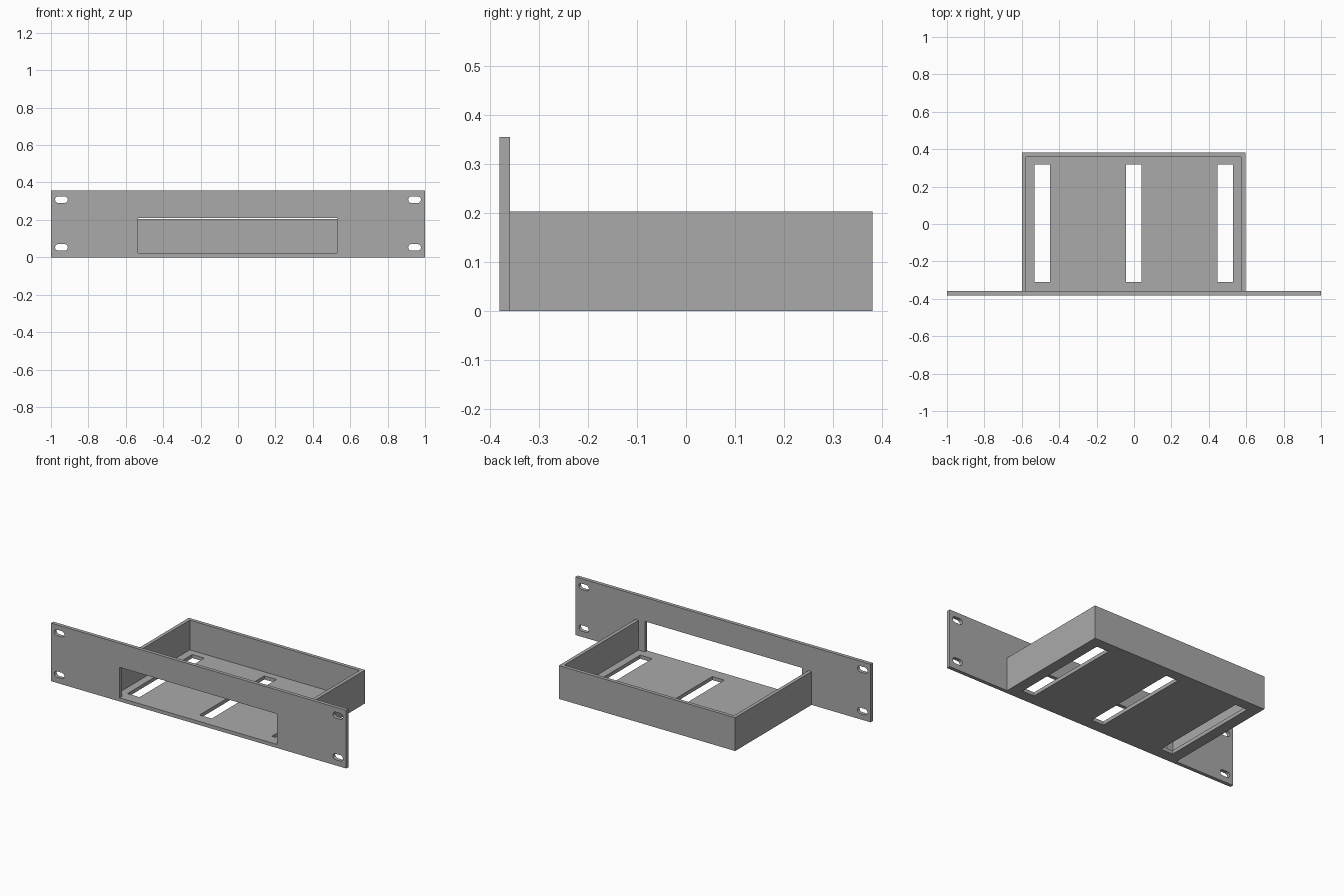
import bpy, bmesh, math

if "Cube" in bpy.data.objects:
    bpy.data.objects.remove(bpy.data.objects["Cube"], do_unlink=True)

grey = bpy.data.materials.new("matte_grey")
grey.use_nodes = True
grey.diffuse_color = (0.4, 0.4, 0.4, 1)
grey.node_tree.nodes["Principled BSDF"].inputs["Base Color"].default_value = (0.4, 0.4, 0.4, 1)


def rect(x0, x1, y0, y1):
    return [(x0, y0), (x1, y0), (x1, y1), (x0, y1)]


def rounded_slot(cx, cy, width, height, steps=10):
    """Outline of a horizontal slot with semicircular ends."""
    r, half = height / 2, (width - height) / 2
    pts = []
    for side, start in ((1, -math.pi / 2), (-1, math.pi / 2)):
        for i in range(steps + 1):
            a = start + math.pi * i / steps
            pts.append((cx + side * half + r * math.cos(a), cy + r * math.sin(a)))
    return pts


def plate(name, outlines, depth, location, tilt=0.0):
    """Flat plate from an outer outline and hole outlines, centred on its depth."""
    curve = bpy.data.curves.new(name, "CURVE")
    curve.dimensions = "2D"
    curve.fill_mode = "BOTH"
    curve.extrude = depth / 2
    for pts in outlines:
        spline = curve.splines.new("POLY")
        spline.points.add(len(pts) - 1)
        for p, (x, y) in zip(spline.points, pts):
            p.co = (x, y, 0, 1)
        spline.use_cyclic_u = True
    temp = bpy.data.objects.new(name + "_outline", curve)
    bpy.context.collection.objects.link(temp)
    evaluated = temp.evaluated_get(bpy.context.evaluated_depsgraph_get())
    mesh = bpy.data.meshes.new_from_object(evaluated)
    bpy.data.objects.remove(temp, do_unlink=True)

    # Weld caps to sides and keep the faces flat
    bm = bmesh.new()
    bm.from_mesh(mesh)
    bmesh.ops.remove_doubles(bm, verts=bm.verts, dist=1e-5)
    bmesh.ops.recalc_face_normals(bm, faces=bm.faces)
    for f in bm.faces:
        f.smooth = False
        f.material_index = 0
    bm.to_mesh(mesh)
    bm.free()
    mesh.materials.clear()
    mesh.materials.append(grey)
    obj = bpy.data.objects.new(name, mesh)
    obj.location = location
    obj.rotation_euler.x = tilt
    bpy.context.collection.objects.link(obj)
    return obj


THICK = 0.022
FRONT, BACK = -0.381, 0.381
INNER = FRONT + THICK
LEFT, RIGHT = 0.595, -0.6
TRAY_TOP = 0.204

# Front panel with the device opening and four mounting slots
holes = [rounded_slot(x, z, 0.068, 0.036) for x in (-0.944, 0.944) for z in (0.053, 0.308)]
plate("front_panel",
      [rect(-1, 1, 0, 0.356), rect(-0.535, 0.53, THICK, 0.209)] + holes,
      THICK, (0, FRONT + THICK / 2, 0), math.pi / 2)

# Tray floor with three long vent slots
vents = [rect(c - 0.041, c + 0.041, -0.31, 0.317) for c in (-0.491, -0.002, 0.487)]
plate("tray_floor", [rect(RIGHT, LEFT, INNER, BACK)] + vents,
      THICK, (0, 0, THICK / 2))

# U-shaped wall around the sides and back
wall = [(RIGHT, INNER), (RIGHT + THICK, INNER), (RIGHT + THICK, BACK - THICK),
        (LEFT - THICK, BACK - THICK), (LEFT - THICK, INNER), (LEFT, INNER),
        (LEFT, BACK), (RIGHT, BACK)]
plate("tray_walls", [wall], TRAY_TOP - THICK, (0, 0, (TRAY_TOP + THICK) / 2))
